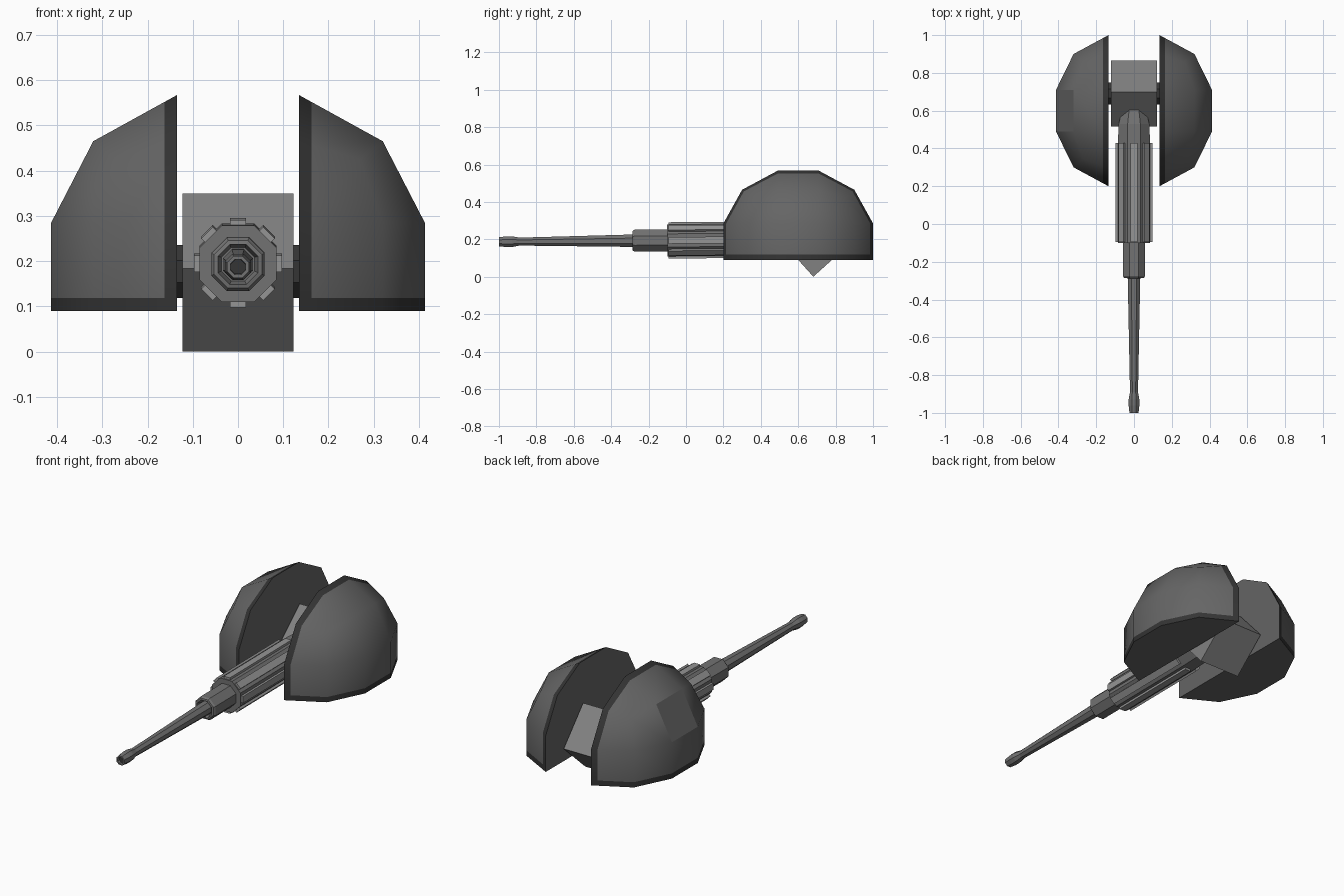
import bpy, bmesh, math
from mathutils import Vector, Matrix

if "Cube" in bpy.data.objects:
    bpy.data.objects.remove(bpy.data.objects["Cube"])


def grey(name, value):
    m = bpy.data.materials.new(name)
    m.diffuse_color = (value, value, value, 1)
    m.use_nodes = True
    m.node_tree.nodes["Principled BSDF"].inputs["Base Color"].default_value = m.diffuse_color
    return m


PLATE, TRIM = grey("plate_grey", 0.13), grey("trim_dark", 0.035)
METAL, RIB, BLOCK = grey("gun_grey", 0.17), grey("rib_grey", 0.3), grey("block_grey", 0.22)


def finish(name, bm, mat, smooth=False):
    bmesh.ops.recalc_face_normals(bm, faces=bm.faces[:])
    for f in bm.faces:
        f.smooth = smooth
    me = bpy.data.meshes.new(name)
    bm.to_mesh(me)
    bm.free()
    me.materials.append(mat)
    ob = bpy.data.objects.new(name, me)
    bpy.context.collection.objects.link(ob)
    return ob


def lathe(name, profile, mat, sides=8, axis='Y'):
    """Closed faceted solid from (radius, position) rings, flats facing up."""
    bm = bmesh.new()
    rings = []
    for r, p in profile:
        ring = []
        for i in range(sides):
            a = 2 * math.pi * (i + 0.5) / sides
            c, s = r * math.cos(a), r * math.sin(a)
            ring.append(bm.verts.new((c, p, s) if axis == 'Y' else (p, c, s)))
        rings.append(ring)
    for a, b in zip(rings, rings[1:]):
        for i in range(sides):
            j = (i + 1) % sides
            bm.faces.new((a[i], a[j], b[j], b[i]))
    bm.faces.new(rings[0])
    bm.faces.new(rings[-1])
    return finish(name, bm, mat)


def box(name, size, matrix, mat):
    bm = bmesh.new()
    bmesh.ops.create_cube(bm, size=1, matrix=matrix @ Matrix.Diagonal((*size, 1)))
    return finish(name, bm, mat)


# Armoured side shells: a rounded block lattice, flat on the inside and bottom
X_IN, Y_MID = 0.135, 0.6
X_OUT, Y_OUT, Z_OUT = (0.413, 0.32, 0.27), (0.4, 0.3, 0.255), (0.567, 0.465, 0.425)
X_TRIM, Z_TRIM = 0.163, 0.118


def shell_point(i, j, k):
    n = (i == 1) + (j in (0, 3)) + (k == 2) - 1
    x = X_OUT[n] if i == 1 else X_IN
    dy = Y_OUT[n] if j in (0, 3) else 0.11
    z = Z_OUT[n] if k == 2 else (0.09, 0.285)[k]
    return Vector((x, Y_MID + (dy if j > 1 else -dy), z))


def shell(name, side):
    bm = bmesh.new()
    v = {(i, j, k): bm.verts.new(shell_point(i, j, k))
         for i in range(2) for j in range(4) for k in range(3)}
    for i in range(2):
        for j in range(3):
            for k in range(2):
                bm.faces.new((v[i, j, k], v[i, j+1, k], v[i, j+1, k+1], v[i, j, k+1]))
    for j in range(3):
        for k in (0, 2):
            bm.faces.new((v[0, j, k], v[0, j+1, k], v[1, j+1, k], v[1, j, k]))
    for j in (0, 3):
        for k in range(2):
            bm.faces.new((v[0, j, k], v[1, j, k], v[1, j, k+1], v[0, j, k+1]))
    # Narrow edge strips along the inner face and the bottom
    for co, no in (((X_TRIM, 0, 0), (1, 0, 0)), ((0, 0, Z_TRIM), (0, 0, 1))):
        bmesh.ops.bisect_plane(bm, geom=bm.verts[:] + bm.edges[:] + bm.faces[:],
                               plane_co=co, plane_no=no)
    bmesh.ops.scale(bm, vec=(side, 1, 1), verts=bm.verts[:])
    ob = finish(name, bm, PLATE, smooth=True)
    ob.data.materials.append(TRIM)
    for f in ob.data.polygons:
        c = f.center
        x = abs(c.x)
        if X_IN + 0.001 < x < X_TRIM and c.z > 0.091 or x > X_TRIM and 0.091 < c.z < Z_TRIM:
            f.material_index = 1
        # Inner and bottom faces are flat, as is one panel on the left shell
        panel = side < 0 and abs(c.y - Y_MID) < 0.02 and c.z > 0.33 and x > 0.34
        f.use_smooth = not (panel or x < X_IN + 0.001 or c.z < 0.091)
    # Sharp edges where the flat faces meet the dome
    bpy.ops.object.select_all(action='DESELECT')
    ob.select_set(True)
    bpy.context.view_layer.objects.active = ob
    bpy.context.view_layer.update()
    flat = [f.use_smooth for f in ob.data.polygons]
    bpy.ops.object.shade_smooth_by_angle(angle=math.radians(55))
    ob.data.polygons.foreach_set("use_smooth", flat)


shell("right_shell", 1)
shell("left_shell", -1)

# Pivot block, turned on its corner, and the axle through it
turn = Matrix.Rotation(math.radians(42), 4, 'X')
edge = 0.35 / math.sqrt(2)
box("pivot_block", (0.246, edge, edge), Matrix.Translation((0, 0.69, 0.175)) @ turn, BLOCK)
axle = lathe("axle", [(0.063, -0.14), (0.063, 0.14)], TRIM, axis='X')
axle.location = (0, 0.69, 0.177)

# Gun parts, all on one slightly tilted axis
gun = [
    lathe("breech", [(0.092, -0.1), (0.092, 0.43), (0.088, 0.53), (0.066, 0.61)], METAL),
    lathe("sleeve", [(0.04, -0.26), (0.048, -0.287), (0.057, -0.285),
                     (0.064, -0.275), (0.064, -0.09)], METAL),
    lathe("barrel", [(0.018, -0.96), (0.018, -1.0), (0.026, -1.0), (0.031, -0.96),
                     (0.031, -0.93), (0.023, -0.89), (0.036, -0.28), (0.036, -0.2)], METAL),
    lathe("bore", [(0.0175, -0.985), (0.0175, -0.95)], TRIM),
]
# Cooling ribs around the breech
for n in range(8):
    m = Matrix.Rotation(n * math.pi / 4, 4, 'Y') @ Matrix.Translation((0, 0.168, 0.085))
    gun.append(box(f"cooling_rib_{n + 1}", (0.036, 0.524, 0.024), m, RIB))
for part in gun:
    part.location = (0, 0, 0.195)
    part.rotation_euler = (0.008, 0, 0)
